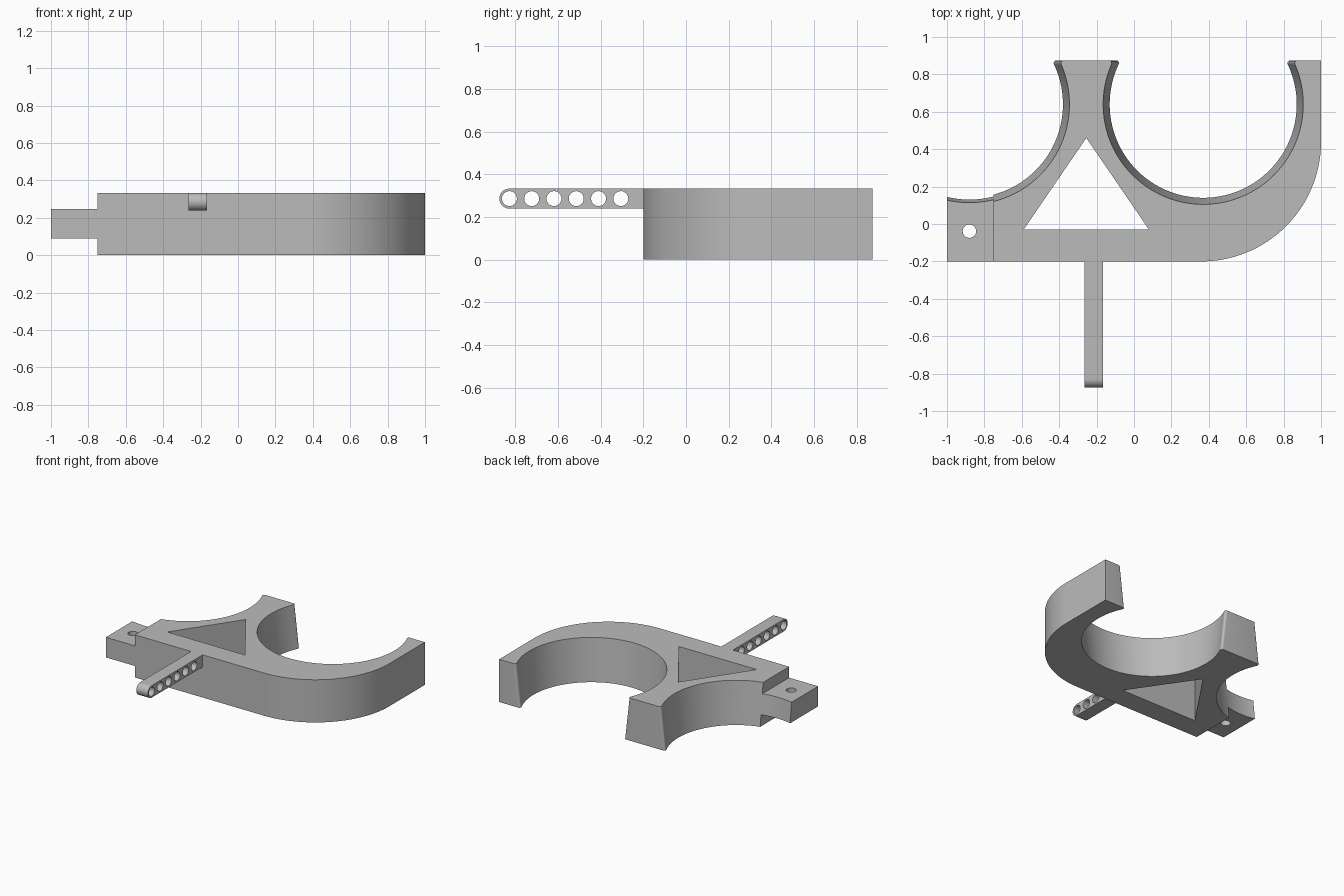
import bpy
import bmesh
from math import sin, cos, pi, acos, atan2, sqrt

if "Cube" in bpy.data.objects:
    bpy.data.objects.remove(bpy.data.objects["Cube"])

grey = bpy.data.materials.new("plain grey")
grey.use_nodes = True
grey.diffuse_color = (0.5, 0.5, 0.5, 1)
grey.node_tree.nodes["Principled BSDF"].inputs["Base Color"].default_value = (0.5, 0.5, 0.5, 1)

HEIGHT, BACK, FRONT = 0.333, 0.875, -0.2
RING_Y, FILLET = 0.64, 0.015
BIG_X, SIDE_X, STEP_X = 0.37, -0.88, -0.75


def arc(cx, cy, r, a0, a1, n):
    return [(cx + r * cos(a0 + (a1 - a0) * i / n), cy + r * sin(a0 + (a1 - a0) * i / n))
            for i in range(n + 1)]


def ring_radius(z):
    """Cradle radius, flaring towards the top."""
    return 0.5 + 0.035 * z / HEIGHT


def half_cradle(cx, r, end):
    """Rounded tip, then the right-hand side of a cradle down to the end angle."""
    dy = BACK - FILLET - RING_Y
    dx = sqrt((r + FILLET) ** 2 - dy ** 2)
    phi = atan2(dy, dx)
    tip = arc(cx + dx, BACK - FILLET, FILLET, pi / 2, pi + phi, 8)
    return tip + arc(cx, RING_Y, r, phi, end, 48)[1:]


def body_outline(z):
    r = ring_radius(z)
    right = half_cradle(BIG_X, r, -pi / 2)
    left = [(2 * BIG_X - x, y) for x, y in reversed(right[:-1])]
    side = half_cradle(SIDE_X, r, -acos((STEP_X - SIDE_X) / r))
    outer = arc(0.36, 0.44, 0.64, -pi / 2, 0, 40)
    return [(STEP_X, FRONT)] + outer + [(1, BACK)] + right + left + side


def tab_outline(z):
    r = ring_radius(z)
    return [(-1, FRONT), (STEP_X, FRONT)] + arc(
        SIDE_X, RING_Y, r, -acos((STEP_X - SIDE_X) / r), -acos((-1 - SIDE_X) / r), 20)


def loft(name, lower, upper):
    """Solid between two matching loops of 3D points."""
    bm = bmesh.new()
    a = [bm.verts.new(p) for p in lower]
    b = [bm.verts.new(p) for p in upper]
    bm.faces.new(a[::-1])
    bm.faces.new(b)
    for i in range(len(a)):
        j = (i + 1) % len(a)
        bm.faces.new((a[i], a[j], b[j], b[i]))
    bmesh.ops.recalc_face_normals(bm, faces=bm.faces)
    mesh = bpy.data.meshes.new(name)
    bm.to_mesh(mesh)
    bm.free()
    mesh.materials.append(grey)
    ob = bpy.data.objects.new(name, mesh)
    bpy.context.collection.objects.link(ob)
    return ob


def upright(name, outline, z0, z1):
    return loft(name, [(x, y, z0) for x, y in outline(z0)], [(x, y, z1) for x, y in outline(z1)])


def sideways(name, points, x0, x1):
    return loft(name, [(x0, y, z) for y, z in points], [(x1, y, z) for y, z in points])


def activate(ob):
    bpy.ops.object.select_all(action="DESELECT")
    ob.select_set(True)
    bpy.context.view_layer.objects.active = ob


def cut(ob, cutters):
    activate(ob)
    for c in cutters:
        c.hide_render = True
        mod = ob.modifiers.new("hole", "BOOLEAN")
        mod.operation, mod.solver, mod.object = "DIFFERENCE", "EXACT", c
        bpy.ops.object.modifier_apply(modifier=mod.name)
        bpy.data.objects.remove(c)


# Main body with two flared cradles and a triangular window
body = upright("holder_body", body_outline, 0, HEIGHT)
triangle = [(-0.59, -0.03), (0.08, -0.03), (-0.255, 0.46)]
cut(body, [upright("window_cutter", lambda z: triangle, -0.1, 0.5)])

# Thinner mounting tab with a screw hole
tab = upright("mounting_tab", tab_outline, 0.09, 0.247)
hole = arc(SIDE_X, -0.038, 0.036, 0, 2 * pi, 32)[:-1]
cut(tab, [upright("screw_cutter", lambda z: hole, -0.1, 0.5)])

# Round-ended arm with a row of cross holes
half = 0.047
arm_z = HEIGHT - half
profile = arc(-BACK + half, arm_z, half, pi / 2, 3 * pi / 2, 24)
profile += [(FRONT, arm_z - half), (FRONT, arm_z + half)]
arm = sideways("perforated_arm", profile, -0.265, -0.165)
cut(arm, [sideways("arm_cutter", arc(-0.828 + 0.1045 * i, arm_z, 0.035, 0, 2 * pi, 32)[:-1],
                   -0.4, 0) for i in range(6)])

for part in (body, tab, arm):
    activate(part)
    bpy.ops.object.shade_smooth_by_angle(angle=pi / 6)
